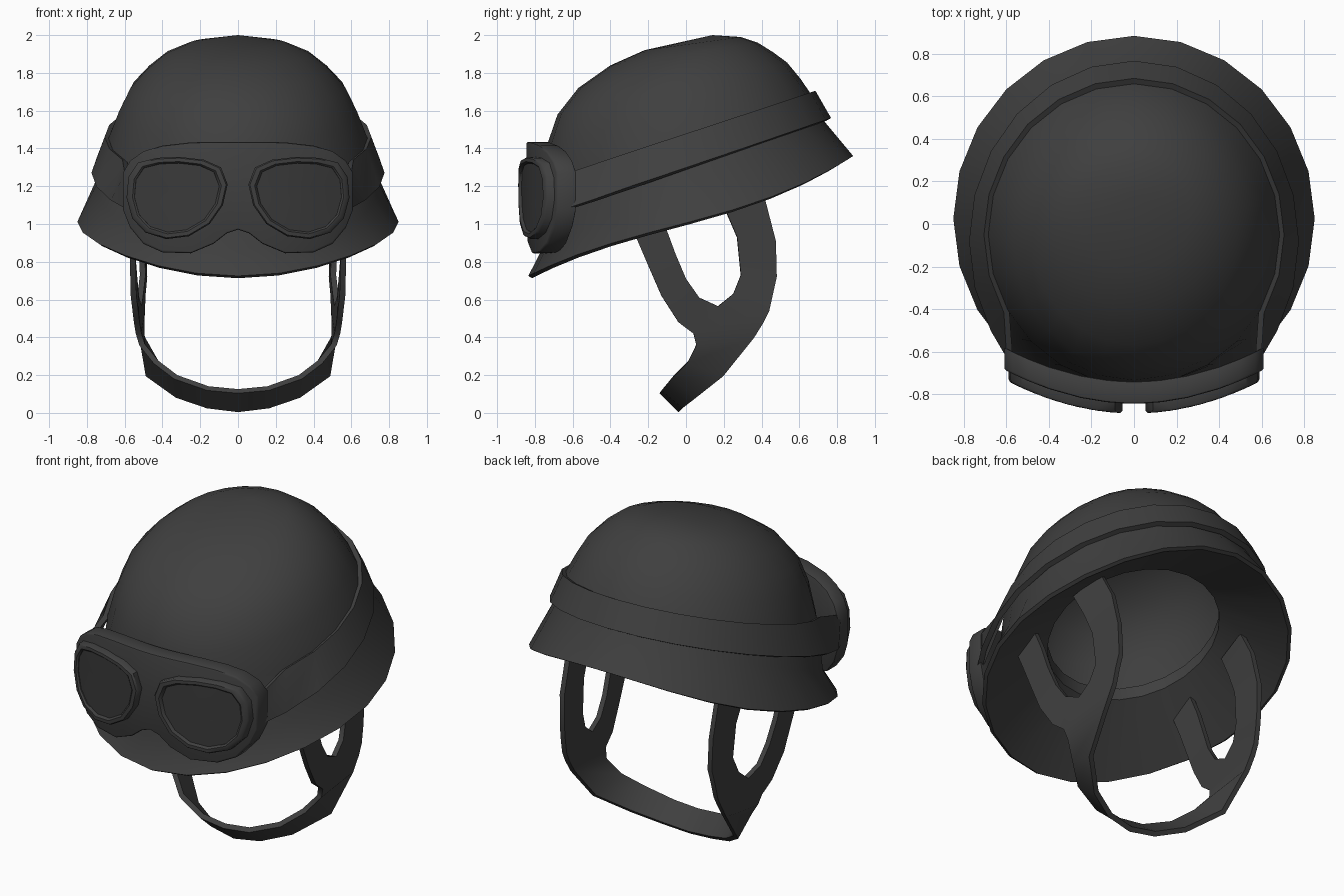
import bpy, bmesh, math

if "Cube" in bpy.data.objects:
    bpy.data.objects.remove(bpy.data.objects["Cube"])


def material(name, v):
    m = bpy.data.materials.new(name)
    m.diffuse_color = (v, v, v, 1)
    m.use_nodes = True
    m.node_tree.nodes["Principled BSDF"].inputs["Base Color"].default_value = m.diffuse_color
    return m


SHELL = material("charcoal", 0.05)
GLASS = material("dark glass", 0.042)


def build(name, verts, faces, mat, mirror=False, thick=0, bevel=0, angle=40):
    me = bpy.data.meshes.new(name)
    me.from_pydata(verts, [], faces)
    bm = bmesh.new()
    bm.from_mesh(me)
    bmesh.ops.remove_doubles(bm, verts=bm.verts, dist=1e-5)
    bmesh.ops.recalc_face_normals(bm, faces=bm.faces)
    bm.to_mesh(me)
    bm.free()
    ob = bpy.data.objects.new(name, me)
    bpy.context.collection.objects.link(ob)
    me.materials.append(mat)
    if mirror:
        m = ob.modifiers.new("mirror", 'MIRROR')
        m.use_clip = True
    if thick:
        m = ob.modifiers.new("thickness", 'SOLIDIFY')
        m.thickness, m.offset = thick, 0
    if bevel:
        m = ob.modifiers.new("bevel", 'BEVEL')
        m.width, m.segments, m.limit_method = bevel, 2, 'ANGLE'
        m.angle_limit = math.radians(50)
    bpy.ops.object.select_all(action='DESELECT')
    ob.select_set(True)
    bpy.context.view_layer.objects.active = ob
    # apply first, so that the new edges are also marked sharp
    for m in list(ob.modifiers):
        bpy.ops.object.modifier_apply(modifier=m.name)
    bpy.ops.object.shade_smooth_by_angle(angle=math.radians(angle))
    return ob


def loft(rows, closed=True):
    """Join equal-length rows of points with quads."""
    n = len(rows[0])
    verts = [p for r in rows for p in r]
    faces = []
    for i in range(len(rows) - 1):
        for j in range(n if closed else n - 1):
            k = (j + 1) % n
            faces.append((i*n + j, i*n + k, (i+1)*n + k, (i+1)*n + j))
    return verts, faces


def cap(verts, faces, n, tip):
    """Close the last row of a loft with a fan."""
    s = len(verts) - n
    verts.append(tip)
    faces += [(s + j, s + (j + 1) % n, len(verts) - 1) for j in range(n)]


# Helmet: tilted rings (front y, front z, back y, back z, half width)
N = 24
RINGS = [(-.835, .725, .885, 1.36, .85), (-.76, .87, .735, 1.54, .75),
         (-.76, 1.22, .66, 1.69, .685), (-.735, 1.42, .605, 1.77, .63),
         (-.68, 1.58, .535, 1.855, .57), (-.57, 1.72, .46, 1.91, .485),
         (-.40, 1.84, .38, 1.96, .385), (-.22, 1.92, .29, 1.99, .26)]


def ring(r, inset=0.0, drop=0.0, sag=0.0):
    yf, zf, yb, zb, w = r
    pts = []
    for j in range(N):
        a = 2 * math.pi * j / N
        c, s = math.cos(a), math.sin(a)
        y = (yf + yb) / 2 + ((yb - yf) / 2 - inset) * c
        z = (zf + zb) / 2 + (zb - zf) / 2 * c - drop - sag * s*s * (.03 + .09*c)
        pts.append(((w - inset) * s, y, z))
    return pts


rows = [ring(RINGS[0], sag=1)] + [ring(r) for r in RINGS[1:]]
outer_v, outer_f = loft(rows)
cap(outer_v, outer_f, N, (0, .14, 2.0))
# underside: sloping liner to a smaller opening, a lip, then the hollow crown
LINER = (-.47, 1.07, .46, 1.41, .48)
rows = [ring(RINGS[0], sag=1), ring(RINGS[0], .02, .012, 1), ring(LINER),
        ring(LINER, 0, -.07), ring(RINGS[2], .05, .02)]
rows += [ring(r, .045, .02 + .004 * i) for i, r in enumerate(RINGS[3:])]
inner_v, inner_f = loft(rows)
cap(inner_v, inner_f, N, (0, .12, 1.95))
off = len(outer_v)
build("helmet_shell", outer_v + inner_v,
      outer_f + [tuple(i + off for i in f) for f in inner_f], SHELL, angle=35)

# Goggle strap around the back of the shell
top, low = [], []
for k in range(-8, 9):
    a = math.radians(15 * k)
    for edge, w, yc, d, z0, m in ((top, .692, -.05, .722, 1.473, .335),
                                  (low, .762, -.08, .835, 1.293, .345)):
        y = yc + d * math.cos(a)
        edge.append((w * math.sin(a), y, z0 + m * y))
for e, z in ((top, 1.265), (low, 1.08)):
    e.insert(0, (-.585, -.625, z))
    e.append((.585, -.625, z))
build("goggle_strap", *loft([top, low], False), SHELL, thick=.03)


# Chin strap: edges as (y, z) pairs; the rear branch sits closer to the middle
def side_x(y, z):
    pts = [(.28, .48), (.36, .51), (.42, .53), (.62, .553), (.92, .56), (1.4, .56)]
    x = .56
    for (z0, x0), (z1, x1) in zip(pts, pts[1:]):
        if z <= z1:
            x = x0 + (x1 - x0) * (z - z0) / (z1 - z0)
            break
    rear_amount = min(1, max(0, (y + .05) / .4)) * min(1, max(0, (z - .3) / .4))
    return x - .06 * rear_amount


def band(front, rear):
    return [[(side_x(y, z), y, z) for y, z in pair] for pair in zip(front, rear)]


chin = [[(0, -.13, .115), (0, -.03, .015)],
        [(.16, -.12, .13), (.16, -.01, .035)],
        [(.33, -.07, .19), (.32, .06, .09)],
        [(.435, .01, .27), (.475, .20, .20)]]
chin += band([(.055, .36), (.04, .42), (.17, .565)],
             [(.36, .40), (.41, .48), (.44, .54)])
rear = band([(.17, .565), (.25, .63), (.29, .73), (.27, .93), (.21, 1.07), (.13, 1.22)],
            [(.44, .54), (.46, .63), (.48, .72), (.475, .91), (.42, 1.12), (.33, 1.28)])
fore = band([(.04, .42), (-.04, .48), (-.13, .62), (-.20, .78), (-.26, .92), (-.32, 1.05)],
            [(.17, .565), (.07, .61), (0, .71), (-.055, .84), (-.11, .99), (-.17, 1.12)])
verts, faces = [], []
for part in (chin, rear, fore):
    v, f = loft(part, False)
    faces += [tuple(i + len(verts) for i in q) for q in f]
    verts += v
build("chin_strap", verts, faces, SHELL, mirror=True, thick=.03)


# Goggles follow a shallow curve around the front
def front_y(x):
    return -.845 + .43 * x * x


# Padded frame from columns (x, bottom, top)
cols = [(0, .97, 1.435), (.06, .95, 1.435), (.13, .895, 1.435), (.25, .845, 1.432),
        (.4, .85, 1.415), (.5, .895, 1.385), (.57, .98, 1.335), (.61, 1.08, 1.27)]
cols = [(-x, b, t) for x, b, t in cols[:0:-1]] + cols
rows = []
for d in (0, .105):
    rows.append([(x, front_y(x) + d, b) for x, b, t in cols]
                + [(x, front_y(x) + d, t) for x, b, t in cols[::-1]])
n, h = len(rows[0]), len(cols)
verts, faces = loft(rows)
for s in (0, n):
    faces += [(s + i, s + i + 1, s + n - 2 - i, s + n - 1 - i) for i in range(h - 1)]
build("goggle_frame", verts, faces, SHELL, bevel=.01)

# Raised lens rims and recessed glass
LENS = [(.18, 1.34), (.31, 1.355), (.43, 1.35), (.53, 1.325), (.58, 1.25), (.59, 1.14),
        (.56, 1.03), (.49, .955), (.38, .92), (.26, .935), (.15, 1.0), (.08, 1.1),
        (.055, 1.21), (.09, 1.30)]
CX, CZ = .33, 1.15


def lens_loop(side, scale, lift):
    pts = []
    for x, z in LENS:
        x, z = CX + (x - CX) * scale, CZ + (z - CZ) * scale
        pts.append((side * x, front_y(x) - lift, z))
    return pts


for side, label in ((-1, "left"), (1, "right")):
    steps = [(1.0, -.02), (1.0, .035), (.97, .045), (.88, .046), (.84, .036), (.83, .005)]
    build(label + "_lens_rim", *loft([lens_loop(side, *s) for s in steps]), SHELL)
    v, f = loft([lens_loop(side, s, .03) for s in (.85, .55, .25)])
    cap(v, f, len(LENS), (side * CX, front_y(CX) - .03, CZ))
    build(label + "_lens_glass", v, f, GLASS)
